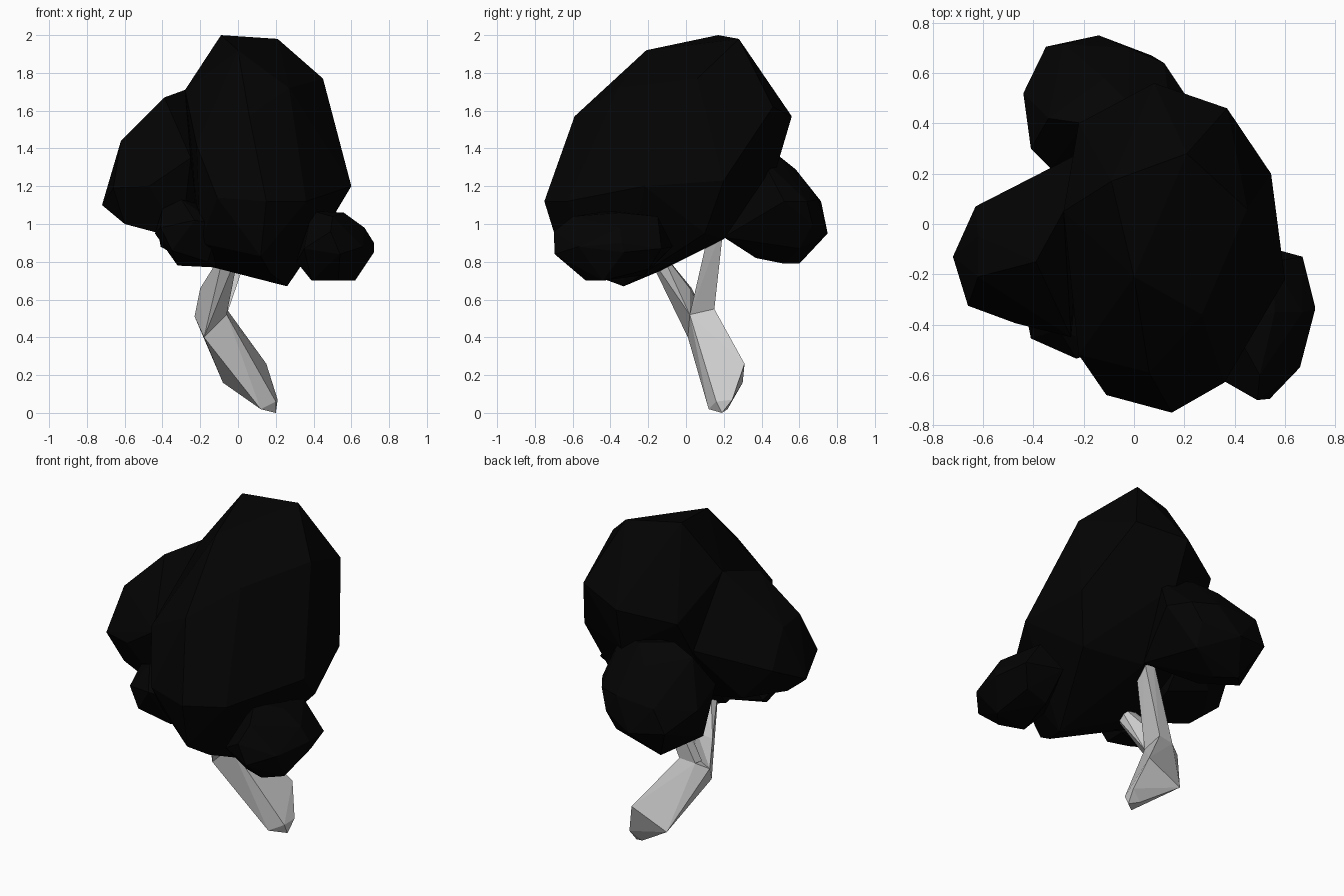
import bpy, bmesh, math
from mathutils import Vector

dark = bpy.data.materials.new("dark_leaves")
dark.diffuse_color = (0.001, 0.001, 0.001, 1)


def faceted(name, corners, mat=None):
    """Low-poly part: convex hull around a few corner points."""
    bm = bmesh.new()
    for c in corners:
        bm.verts.new(c)
    bmesh.ops.convex_hull(bm, input=bm.verts)
    loose = [v for v in bm.verts if not v.link_faces]
    bmesh.ops.delete(bm, geom=loose, context='VERTS')
    bmesh.ops.recalc_face_normals(bm, faces=bm.faces)
    me = bpy.data.meshes.new(name)
    bm.to_mesh(me)
    bm.free()
    ob = bpy.data.objects.new(name, me)
    bpy.context.collection.objects.link(ob)
    if mat:
        me.materials.append(mat)
    return ob


def ring(x, y, z, r, n=4):
    """Small level ring of corners, used for branch tips."""
    return [(x + r * math.cos(2 * math.pi * (k + .5) / n),
             y + r * math.sin(2 * math.pi * (k + .5) / n), z) for k in range(n)]


# Bent trunk: narrow foot, wide knee, fork
fork = [(-.23, .1, .51), (-.06, .02, .52), (-.06, .15, .55), (-.16, .14, .54)]
faceted("trunk", fork + [
    (.12, .12, .02), (.2, .19, 0), (.14, .22, .02), (.21, .245, .07),
    (.2, .16, .06), (.15, .31, .26), (-.08, .3, .16), (-.18, .01, .4)])

# Two branches rising into the leaves
faceted("back_branch", fork[1:] + [(-.17, .09, .54)] + ring(.07, .165, 1.0, .05))
faceted("front_branch", [fork[0], fork[1], (-.18, .01, .4), (-.2, .03, .66),
                         (-.09, .02, .66)] + ring(-.03, -.18, .87, .055))

# Main crown
faceted("main_crown", [
    (-.09, .17, 2), (.21, .28, 1.98), (0, -.21, 1.92), (.45, .06, 1.77),
    (.27, -.36, 1.72), (.08, .56, 1.57), (.37, .46, 1.62), (.545, .2, 1.23),
    (.6, -.22, 1.2), (.06, -.59, 1.57), (.15, -.75, 1.12), (-.11, -.68, 1.14),
    (.36, -.63, 1.12), (-.28, .05, 1.71), (-.22, -.52, 1.42), (-.22, .4, 1.5),
    (.26, -.33, .67), (0, -.14, .75), (.1, .2, .92), (.45, .1, .95),
    (-.2, -.45, .9), (.12, -.66, .83), (.17, -.52, .74), (.1, .48, 1.3),
    (-.13, -.2, .77), (-.25, .2, 1.15)], dark)

# Left clump
faceted("left_clump", [
    (-.63, .07, 1.2), (-.72, -.13, 1.1), (-.66, -.325, 1.19), (-.47, -.395, 1.2),
    (-.62, -.21, 1.44), (-.62, -.05, 1.42), (-.39, -.15, 1.67), (-.28, .05, 1.71),
    (-.6, -.12, 1), (-.6, -.24, 1), (-.3, -.3, .92), (-.22, .28, 1.3),
    (-.25, -.45, 1.35), (-.2, .05, .93), (-.45, .1, 1)], dark)

# Back clump
faceted("back_clump", [
    (-.14, .75, .95), (-.35, .705, .98), (-.44, .52, 1.08), (-.41, .3, 1.15),
    (-.33, .22, 1.1), (.07, .67, 1), (.12, .64, 1.12), (-.28, .715, 1.12),
    (-.02, .7, 1.13), (-.12, .58, 1.29), (-.02, .48, 1.37), (-.34, .42, 1.34),
    (-.2, .4, 1.39), (-.25, .6, .79), (-.14, .52, .79), (.05, .6, .87),
    (-.15, .37, .82), (-.41, .42, .88), (.2, .52, 1.12), (.1, .2, .93),
    (.15, .4, 1.35)], dark)

# Low front-right clump
faceted("right_clump", [
    (.67, -.13, .87), (.72, -.34, .9), (.72, -.33, .85), (.66, -.57, .88),
    (.54, -.695, .84), (.49, -.7, .96), (.35, -.62, .87), (.31, -.4, .8),
    (.39, -.4, 1.07), (.56, -.35, 1.06), (.55, -.15, 1.04), (.67, -.35, .98),
    (.62, -.44, .7), (.39, -.48, .7), (.6, -.2, .76), (.45, -.22, .73),
    (.5, -.6, 1.04), (.45, -.07, .88), (.53, -.53, .7)], dark)

# Small front-left clump
faceted("small_front_clump", [
    (-.44, -.3, .95), (-.41, -.455, .98), (-.23, -.535, 1.02), (-.35, -.46, .86),
    (-.32, -.32, .78), (-.36, -.22, .84), (-.12, -.25, .77), (-.16, -.42, .8),
    (-.3, -.42, 1.13), (-.4, -.36, 1.08), (-.18, -.2, 1.1), (-.1, -.5, 1)], dark)
